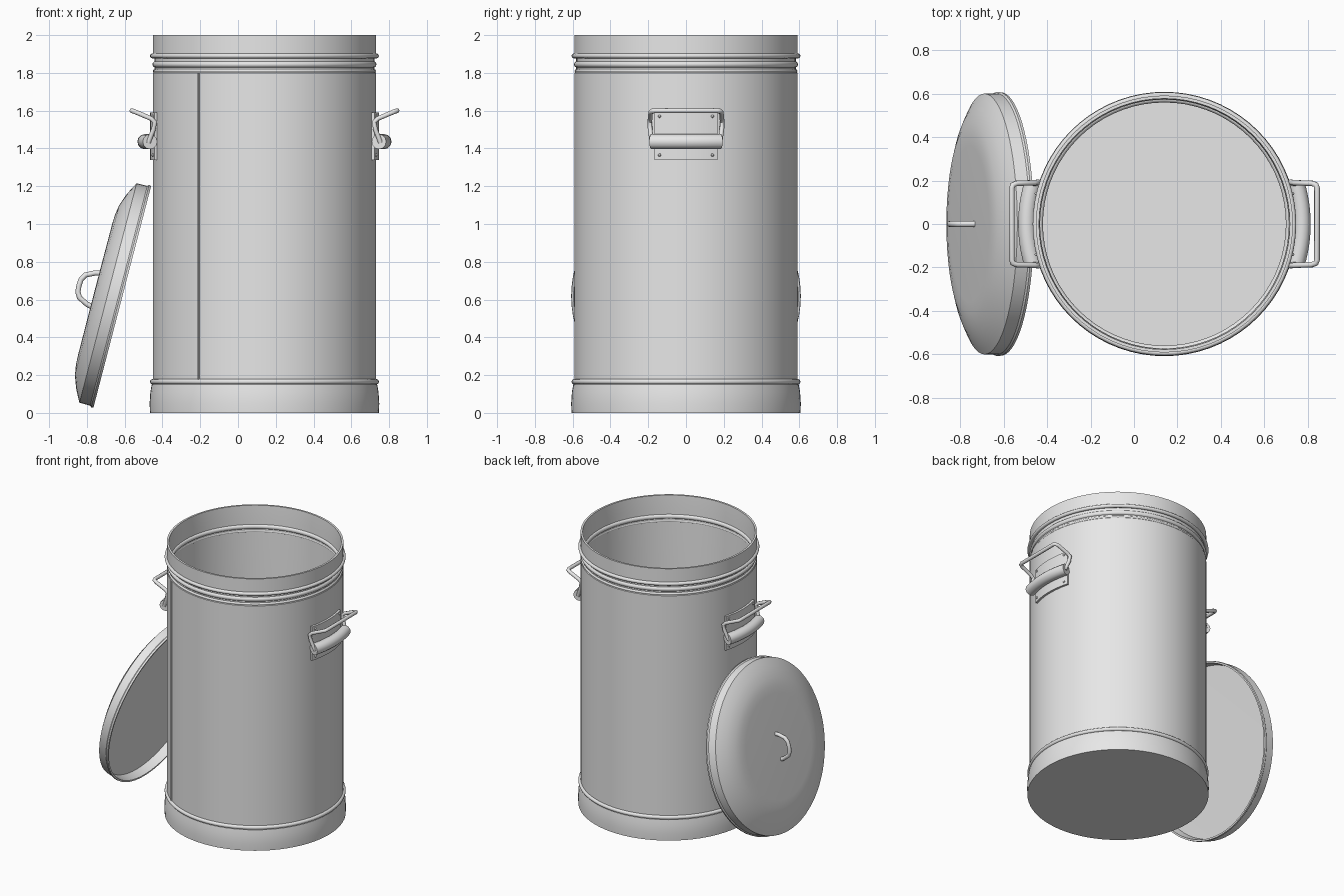
import bpy
import bmesh
from math import sin, cos, pi, radians, asin
from mathutils import Vector

if "Cube" in bpy.data.objects:
    bpy.data.objects.remove(bpy.data.objects["Cube"])

STEEL = bpy.data.materials.new("galvanised steel")
STEEL.use_nodes = True
GREY = (0.8, 0.8, 0.8, 1)
STEEL.diffuse_color = GREY
STEEL.node_tree.nodes["Principled BSDF"].inputs["Base Color"].default_value = GREY

CAN = Vector((0.14, 0, 0))
LID = Vector((-0.6125, 0, 0.615))
LID_TILT = (0, radians(-75.4), 0)


def finish(obj, loc=(0, 0, 0), rot=(0, 0, 0), angle=35):
    obj.data.materials.append(STEEL)
    obj.location = loc
    obj.rotation_euler = rot
    bpy.ops.object.select_all(action='DESELECT')
    obj.select_set(True)
    bpy.context.view_layer.objects.active = obj
    bpy.ops.object.shade_smooth_by_angle(angle=radians(angle))
    return obj


def sweep(name, profile, start=0, arc=2 * pi, steps=72, loc=CAN, rot=(0, 0, 0)):
    """Turn a closed (radius, height) profile around z; partial arcs get end caps."""
    full = arc > 2 * pi - 0.001
    bm = bmesh.new()
    rows = []
    for i in range(steps if full else steps + 1):
        a = start + arc * i / steps
        rows.append([bm.verts.new((r * cos(a), r * sin(a), z)) for r, z in profile])
    n = len(profile)
    for i in range(steps):
        p, q = rows[i], rows[(i + 1) % len(rows)]
        for j in range(n):
            k = (j + 1) % n
            if profile[j][0] + profile[k][0] > 0:
                bm.faces.new((p[j], q[j], q[k], p[k]))
    if not full:
        bm.faces.new(rows[0])
        bm.faces.new(rows[-1])
    bmesh.ops.remove_doubles(bm, verts=bm.verts, dist=0.0001)
    bmesh.ops.recalc_face_normals(bm, faces=bm.faces)
    mesh = bpy.data.meshes.new(name)
    bm.to_mesh(mesh)
    bm.free()
    obj = bpy.data.objects.new(name, mesh)
    bpy.context.collection.objects.link(obj)
    return finish(obj, loc, rot)


def box_profile(r0, r1, z0, z1):
    return [(r0, z0), (r1, z0), (r1, z1), (r0, z1)]


def round_profile(r, z, size, sides=12):
    return [(r + size * cos(2 * pi * i / sides), z + size * sin(2 * pi * i / sides))
            for i in range(sides)]


def wire(name, points, radius, closed=False, loc=(0, 0, 0), rot=(0, 0, 0)):
    curve = bpy.data.curves.new(name, 'CURVE')
    curve.dimensions = '3D'
    curve.bevel_depth = radius
    curve.bevel_resolution = 2
    curve.use_fill_caps = True
    line = curve.splines.new('POLY')
    line.points.add(len(points) - 1)
    for p, co in zip(line.points, points):
        p.co = (*co, 1)
    line.use_cyclic_u = closed
    obj = bpy.data.objects.new(name, curve)
    bpy.context.collection.objects.link(obj)
    bpy.ops.object.select_all(action='DESELECT')
    obj.select_set(True)
    bpy.context.view_layer.objects.active = obj
    bpy.ops.object.convert(target='MESH')
    return finish(bpy.context.object, loc, rot, 50)


# Can: base band, straight wall, neck grooves, collar, hollow inside
sweep("can_body", [
    (0, 0), (0.606, 0), (0.608, 0.05), (0.604, 0.11), (0.597, 0.15),
    (0.591, 0.155), (0.591, 1.80), (0.582, 1.81), (0.582, 1.885),
    (0.591, 1.89), (0.591, 2.0), (0.577, 2.0), (0.572, 1.9),
    (0.572, 0.02), (0, 0.02)])

# Rolled beads around the can
for bead, r, z, size in (("base_bead", 0.592, 0.165, 0.014),
                         ("shoulder_bead", 0.580, 1.81, 0.010),
                         ("neck_bead", 0.576, 1.845, 0.017),
                         ("collar_bead", 0.593, 1.89, 0.013)):
    sweep(bead, round_profile(r, z, size))

# Overlapped sheet seam down the front
sweep("wall_seam", box_profile(0.588, 0.597, 0.17, 1.80),
      radians(233.5), radians(0.8), 2)

# Side handles: curved back plate, rolled grip, wire bail and rivets
for side, turn in (("left", 0), ("right", pi)):
    spin = (0, 0, turn)
    half = asin(0.165 / 0.6)
    sweep(side + "_handle_plate", box_profile(0.585, 0.606, 1.34, 1.59),
          -half, 2 * half, 10, rot=spin)
    half = asin(0.185 / 0.64)
    sweep(side + "_handle_grip", round_profile(0.633, 1.436, 0.04),
          -half, 2 * half, 12, rot=spin)
    leg = [(0.615, 0.18, 1.43), (0.588, 0.19, 1.50), (0.58, 0.192, 1.54),
           (0.60, 0.19, 1.558), (0.68, 0.187, 1.592), (0.697, 0.18, 1.598),
           (0.702, 0.165, 1.6)]
    bail = leg + [(x, -y, z) for x, y, z in reversed(leg)]
    wire(side + "_handle_bail", bail, 0.013, loc=CAN, rot=spin)
    for y in (-0.14, 0.14):
        for z in (1.365, 1.57):
            a = asin(y / 0.606) + turn
            bpy.ops.mesh.primitive_uv_sphere_add(segments=8, ring_count=6, radius=0.008)
            rivet = bpy.context.object
            rivet.name = side + "_handle_rivet"
            finish(rivet, CAN + Vector((0.606 * cos(a), 0.606 * sin(a), z)))

# Lid leaning on the can: rim, sloped shoulder, flat crown, hollow underside
sweep("lid", [
    (0.594, 0), (0.606, 0), (0.608, 0.012), (0.601, 0.02), (0.600, 0.078),
    (0.575, 0.092), (0.53, 0.115), (0.465, 0.138), (0.41, 0.147), (0.36, 0.149),
    (0, 0.15), (0, 0.07), (0.585, 0.065)], loc=LID, rot=LID_TILT)

# Lid grip wire
wire("lid_handle", [(0.092, 0, 0.14), (0.086, 0, 0.17), (0.062, 0, 0.218),
                    (0.035, 0, 0.234), (0, 0, 0.237), (-0.035, 0, 0.234),
                    (-0.062, 0, 0.218), (-0.086, 0, 0.17), (-0.092, 0, 0.14)],
     0.014, loc=LID, rot=LID_TILT)
